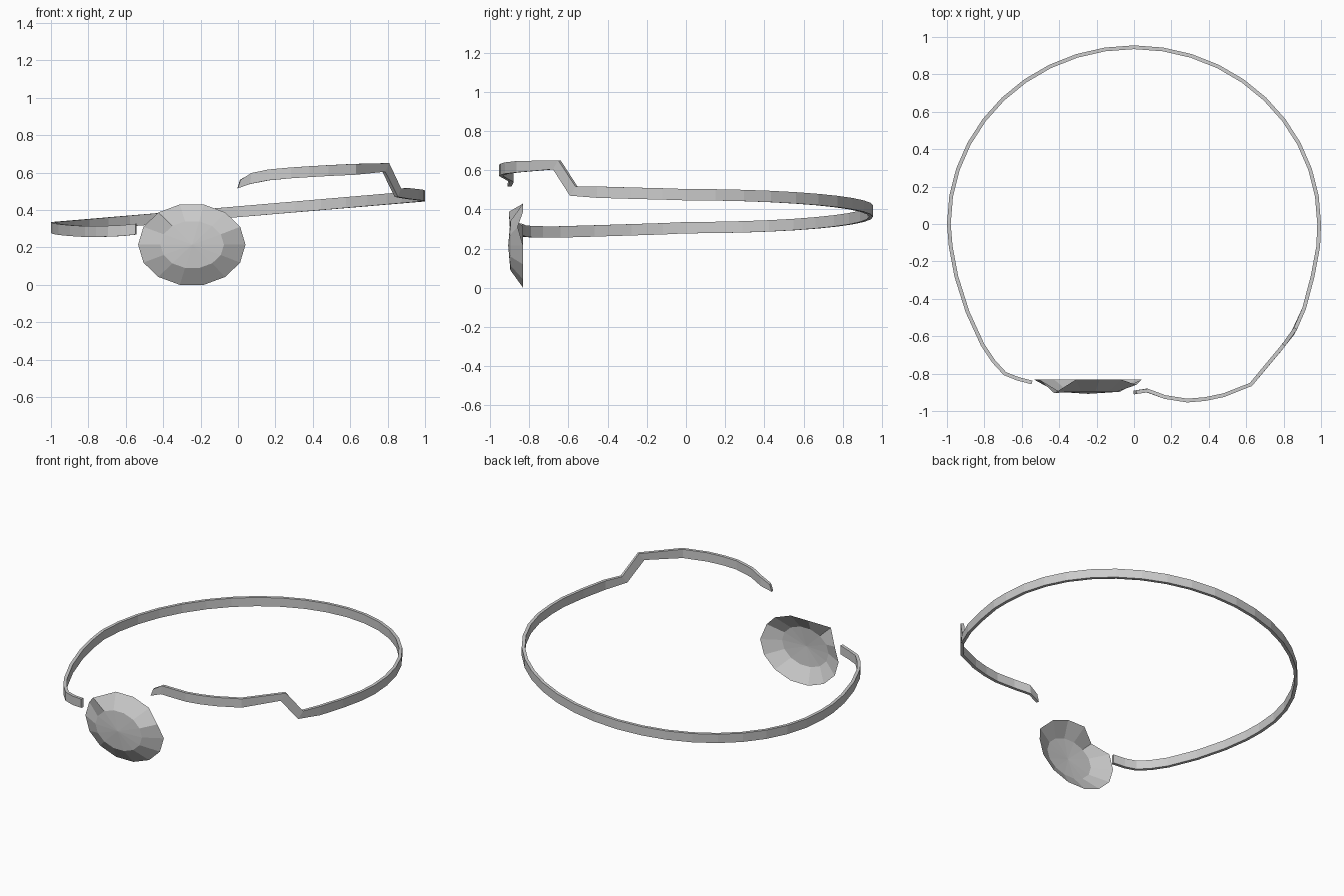
import bpy, bmesh, math
from mathutils import Vector

if "Cube" in bpy.data.objects:
    bpy.data.objects.remove(bpy.data.objects["Cube"])

grey = bpy.data.materials.new("plain grey")
grey.diffuse_color = (0.6, 0.6, 0.6, 1)
grey.use_nodes = True
grey.node_tree.nodes["Principled BSDF"].inputs["Base Color"].default_value = grey.diffuse_color


def add_object(name, bm):
    mesh = bpy.data.meshes.new(name)
    bm.to_mesh(mesh)
    bm.free()
    mesh.materials.append(grey)
    obj = bpy.data.objects.new(name, mesh)
    bpy.context.collection.objects.link(obj)
    return obj


# Head band path: x, y, z of the centre line, and backward lean of the section
left_end = [(-0.545, -0.847, 0.298, 0), (-0.62, -0.828, 0.29, 0), (-0.69, -0.80, 0.287, 0),
            (-0.75, -0.735, 0.285, 0), (-0.81, -0.645, 0.285, 0), (-0.89, -0.47, 0.290, 0),
            (-0.95, -0.28, 0.296, 0), (-0.98, -0.12, 0.301, 0)]
arc = []
for i in range(21):
    a = math.pi * (1 - i / 20)
    x = 0.99 * math.cos(a)
    arc.append((x, 0.945 * math.sin(a), 0.391 + 0.085 * x, 0))
right_end = [(0.985, -0.12, 0.479, 0), (0.955, -0.28, 0.483, 0), (0.91, -0.45, 0.488, 0),
             (0.855, -0.573, 0.493, 0.034), (0.79, -0.66, 0.628, 0.034),
             (0.625, -0.858, 0.618, 0), (0.48, -0.915, 0.611, 0), (0.38, -0.936, 0.605, 0),
             (0.285, -0.944, 0.599, 0), (0.165, -0.925, 0.588, 0),
             (0.07, -0.89, 0.569, 0.006), (0.005, -0.90, 0.539, 0.015)]
path = left_end + arc + right_end

# Sweep a thin rectangular section along the path
bm = bmesh.new()
rings = []
for i, (x, y, z, lean) in enumerate(path):
    p, q = path[max(i - 1, 0)], path[min(i + 1, len(path) - 1)]
    along = Vector((q[0] - p[0], q[1] - p[1], 0)).normalized()
    side = Vector((along.y, -along.x, 0)) * 0.01
    half = Vector((0, 0, 0.023 if lean > 0.01 else 0.029)) - along * lean / 2
    c = Vector((x, y, z))
    rings.append([bm.verts.new(c + s * side + t * half)
                  for s, t in ((-1, -1), (1, -1), (1, 1), (-1, 1))])
for r, s in zip(rings, rings[1:]):
    for k in range(4):
        bm.faces.new((r[k], r[(k + 1) % 4], s[(k + 1) % 4], s[k]))
bm.faces.new(rings[0][::-1])
bm.faces.new(rings[-1])
bmesh.ops.recalc_face_normals(bm, faces=bm.faces)
add_object("head_band", bm)

# Oval patch: open-backed faceted shell with two bent rim corners
SIDES = 14
bent = {1: -0.86, 5: -0.905}
bm = bmesh.new()
rim, inner = [], []
for i in range(SIDES):
    a = 2 * math.pi * i / SIDES
    c, s = math.cos(a), math.sin(a)
    rim.append(bm.verts.new((-0.247 + 0.287 * c, bent.get(i, -0.832), 0.215 + 0.2205 * s)))
    inner.append(bm.verts.new((-0.245 + 0.17 * c, -0.897, 0.215 + 0.128 * s)))
centre = bm.verts.new((-0.245, -0.908, 0.215))
for i in range(SIDES):
    j = (i + 1) % SIDES
    bm.faces.new((rim[i], rim[j], inner[j], inner[i]))
    bm.faces.new((inner[i], inner[j], centre))
bmesh.ops.recalc_face_normals(bm, faces=bm.faces)
bm.normal_update()
if centre.normal.y > 0:
    bmesh.ops.reverse_faces(bm, faces=bm.faces)
add_object("oval_patch", bm)
